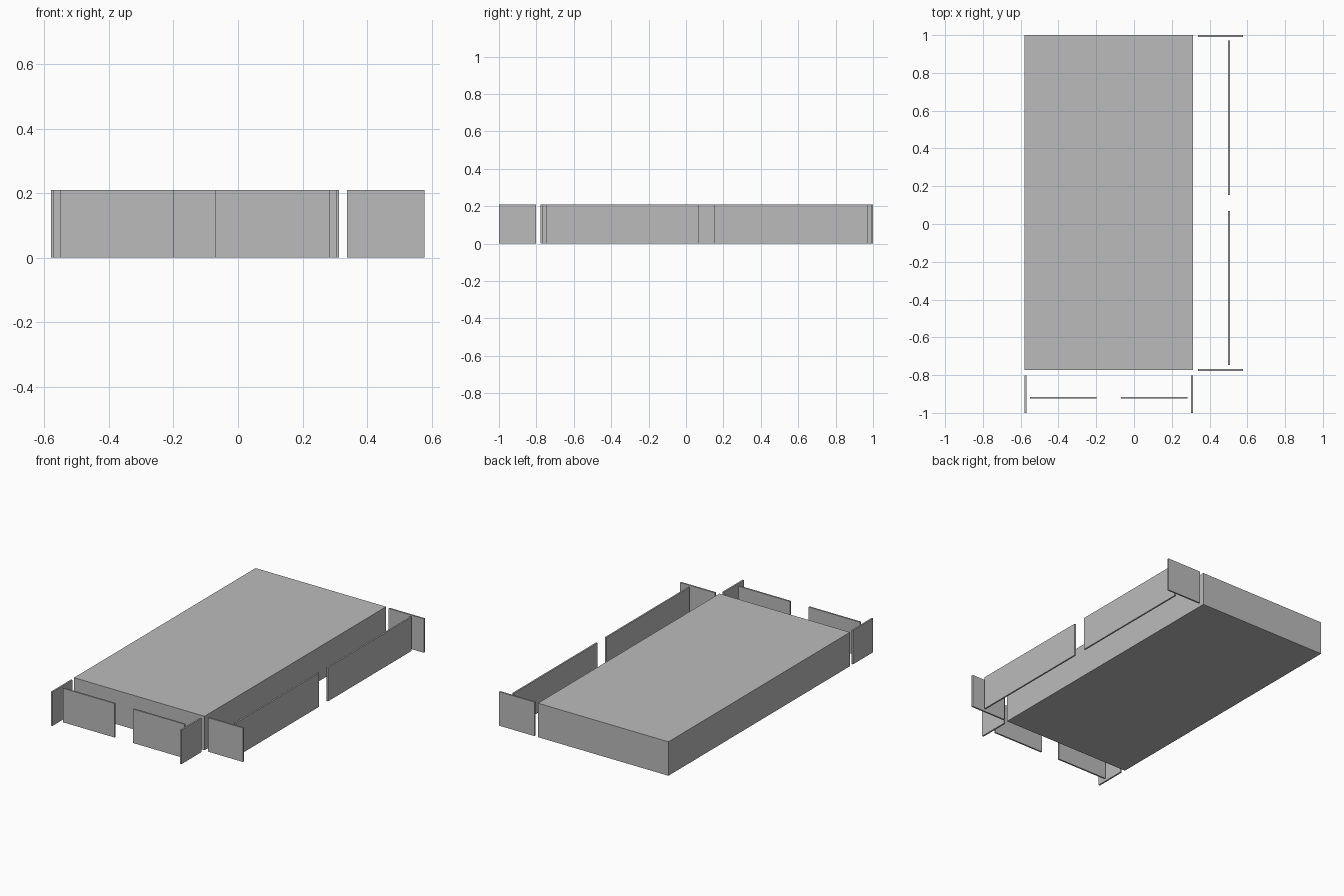
import bpy
import bmesh
from mathutils import Vector

cube = bpy.data.objects.get("Cube")
if cube:
    bpy.data.objects.remove(cube, do_unlink=True)

H = 0.21   # common height
T = 0.010  # plate thickness

grey = bpy.data.materials.new("plain_grey")
grey.use_nodes = True
colour = (0.5, 0.5, 0.5, 1.0)
grey.diffuse_color = colour
grey.node_tree.nodes["Principled BSDF"].inputs["Base Color"].default_value = colour


def box(name, x0, x1, y0, y1):
    """Flat-shaded box standing on the ground between the given limits."""
    bm = bmesh.new()
    bmesh.ops.create_cube(bm, size=1)
    bmesh.ops.scale(bm, vec=Vector((x1 - x0, y1 - y0, H)), verts=bm.verts)
    bmesh.ops.translate(bm, vec=Vector((0, 0, H / 2)), verts=bm.verts)
    mesh = bpy.data.meshes.new(name)
    bm.to_mesh(mesh)
    bm.free()
    mesh.materials.append(grey)
    obj = bpy.data.objects.new(name, mesh)
    obj.location = ((x0 + x1) / 2, (y0 + y1) / 2, 0)
    bpy.context.collection.objects.link(obj)
    return obj


# Large solid block
box("main_block", -0.58, 0.313, -0.774, 1.0)

# Long plates beside the block, with a gap between them
for name, y0, y1 in (("side_plate_front", -0.746, 0.068), ("side_plate_back", 0.153, 0.972)):
    box(name, 0.498, 0.498 + T, y0, y1)

# Short plates closing the ends of the side row
for name, y in (("side_end_plate_front", -0.778), ("side_end_plate_back", 0.99)):
    box(name, 0.338, 0.578, y, y + T)

# Plates in front of the block, with a gap between them
for name, x0, x1 in (("front_plate_right", -0.55, -0.198), ("front_plate_left", -0.07, 0.283)):
    box(name, x0, x1, -0.925, -0.925 + T)

# Short plates closing the ends of the front row
for name, x in (("front_end_plate_right", -0.58), ("front_end_plate_left", 0.303)):
    box(name, x, x + T, -1.0, -0.803)
